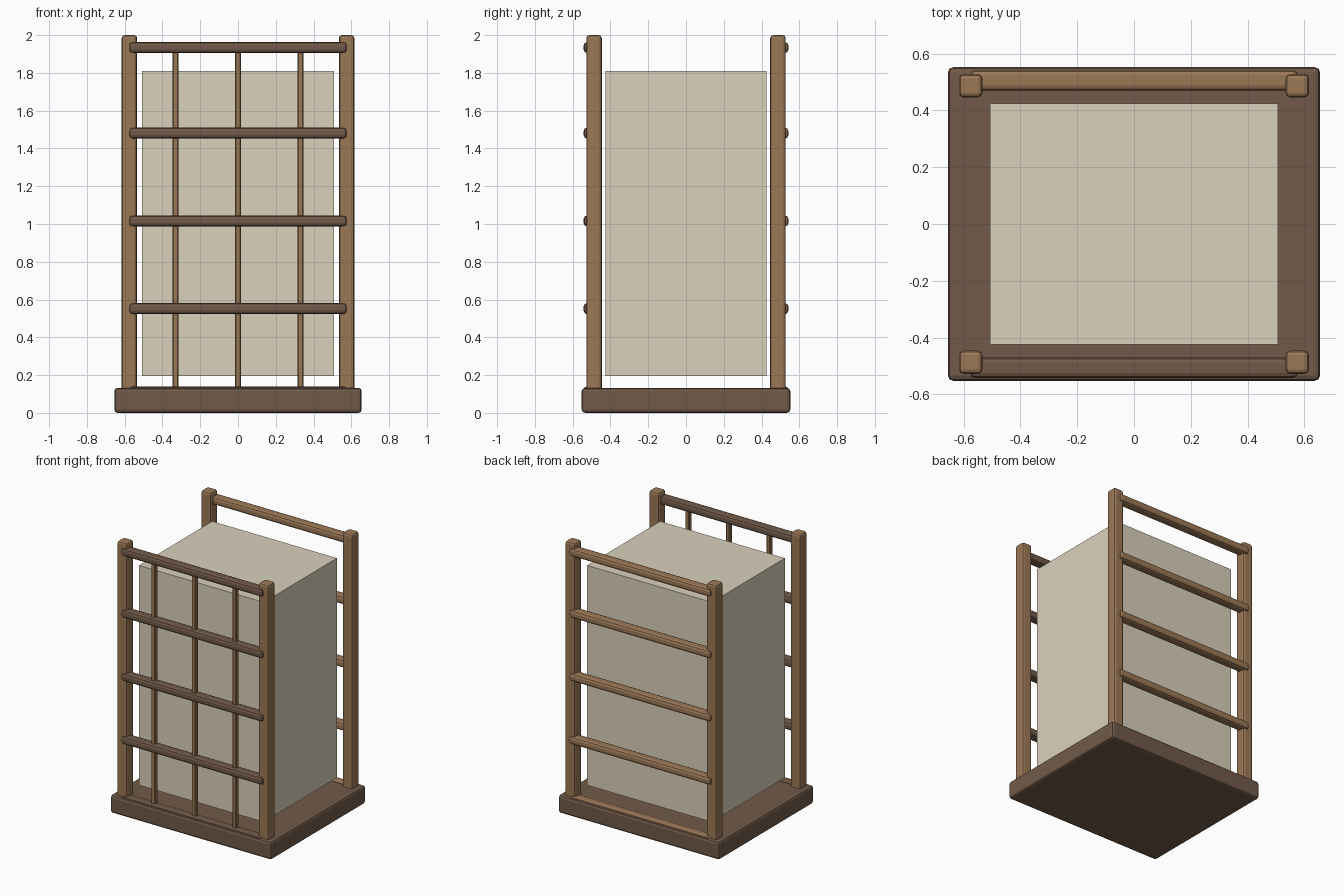
import bpy

if "Cube" in bpy.data.objects:
    bpy.data.objects.remove(bpy.data.objects["Cube"])


def material(name, color):
    m = bpy.data.materials.new(name)
    m.diffuse_color = (*color, 1)
    m.use_nodes = True
    m.node_tree.nodes["Principled BSDF"].inputs["Base Color"].default_value = m.diffuse_color
    return m


DARK = material("dark_wood", (0.165, 0.102, 0.067))
LIGHT = material("light_wood", (0.33, 0.19, 0.094))
PAPER = material("paper", (0.70, 0.64, 0.50))


def box(name, lo, hi, mat, bevel=0.0, segments=2):
    """Axis-aligned box from two corners, with optional rounded edges."""
    bpy.ops.mesh.primitive_cube_add(
        size=1, location=[(a + b) / 2 for a, b in zip(lo, hi)])
    ob = bpy.context.object
    ob.name = name
    ob.scale = [b - a for a, b in zip(lo, hi)]
    bpy.ops.object.transform_apply(location=False, rotation=False, scale=True)
    ob.data.materials.append(mat)
    if bevel:
        mod = ob.modifiers.new("bevel", 'BEVEL')
        mod.width = bevel
        mod.segments = segments
    return ob


# Base slab
box("base", (-0.655, -0.552, 0), (0.655, 0.552, 0.133), DARK, 0.018)

# Floating inner lantern body
box("inner_body", (-0.507, -0.425, 0.195), (0.507, 0.425, 1.81), PAPER)

for sy, side in ((-1, "front"), (1, "back")):
    # Corner posts
    for sx, end in ((-1, "left"), (1, "right")):
        x, y = sx * 0.575, sy * 0.487
        box(f"{side}_{end}_post", (x - 0.041, y - 0.041, 0.10),
            (x + 0.041, y + 0.041, 2.0), LIGHT, 0.016)
    # Horizontal rails, the lowest sunk into the base
    for i, z in enumerate((0.112, 0.552, 1.016, 1.481, 1.934)):
        y = sy * 0.506
        box(f"{side}_rail_{i + 1}", (-0.577, y - 0.036, z - 0.029),
            (0.577, y + 0.036, z + 0.029), DARK if sy < 0 else LIGHT, 0.018)

# Thin upright bars on the front
for i, x in enumerate((-0.33, 0, 0.33)):
    box(f"front_bar_{i + 1}", (x - 0.016, -0.516, 0.11),
        (x + 0.016, -0.484, 1.93), LIGHT, 0.005, 1)
